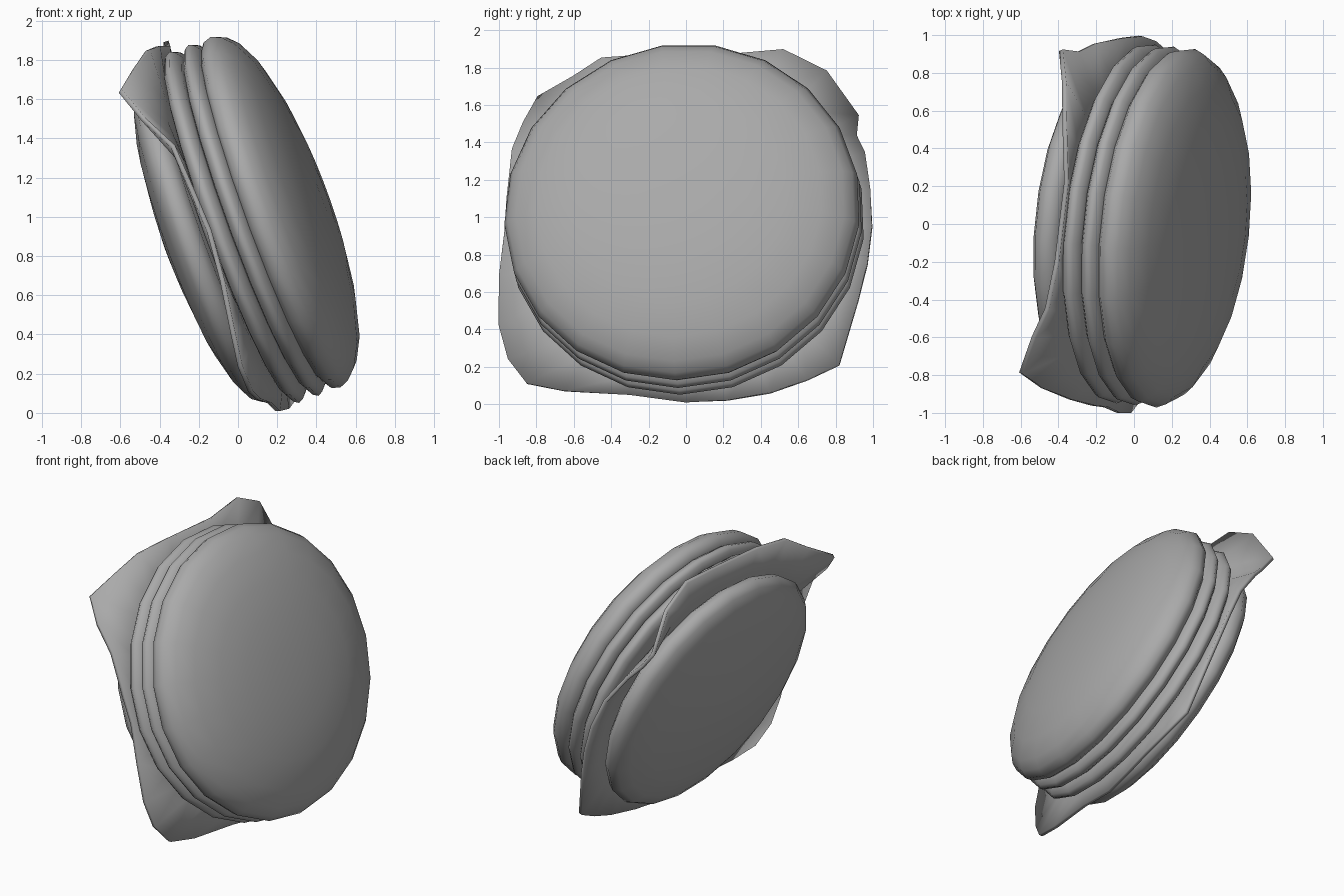
import bpy, bmesh, math
from mathutils import Vector

if "Cube" in bpy.data.objects:
    bpy.data.objects.remove(bpy.data.objects["Cube"])

# Tilted stacking axis and the in-plane directions
C = Vector((0.01, 0.0, 0.96))
N = Vector((0.93, -0.10, 0.34)).normalized()
UP = (Vector((0, 0, 1)) - N * N.z).normalized()
SIDE = N.cross(UP)
SIDES = 21

# Mid-grey shared by every part
GREY = bpy.data.materials.new("mid_grey")
GREY.diffuse_color = (0.40, 0.40, 0.40, 1)
GREY.use_nodes = True
GREY.node_tree.nodes["Principled BSDF"].inputs["Base Color"].default_value = GREY.diffuse_color


def place(a, r, u):
    return C + N * u + (UP * math.cos(a) + SIDE * math.sin(a)) * r


def finish(name, bm, angle):
    bmesh.ops.recalc_face_normals(bm, faces=bm.faces)
    me = bpy.data.meshes.new(name)
    bm.to_mesh(me)
    bm.free()
    me.materials.append(GREY)
    ob = bpy.data.objects.new(name, me)
    bpy.context.collection.objects.link(ob)
    bpy.ops.object.select_all(action='DESELECT')
    ob.select_set(True)
    bpy.context.view_layer.objects.active = ob
    bpy.ops.object.shade_smooth_by_angle(angle=math.radians(angle))
    return ob


def lathe(name, profile):
    """Revolve (u, r) points round the axis and close both ends."""
    bm = bmesh.new()
    rings = [[bm.verts.new(place(2 * math.pi * (i + 0.5) / SIDES, r, u))
              for i in range(SIDES)] for u, r in profile]
    for lo, hi in zip(rings, rings[1:]):
        for i in range(SIDES):
            j = (i + 1) % SIDES
            bm.faces.new((lo[i], lo[j], hi[j], hi[i]))
    for ring in (rings[0], rings[-1]):
        bm.faces.new(ring)
    return finish(name, bm, 60)


# Domed top bun and shallower bottom bun
lathe("top_bun", [(0.125, 0.86), (0.128, 0.90), (0.155, 0.942), (0.20, 0.957),
                  (0.25, 0.935), (0.30, 0.885), (0.36, 0.77), (0.41, 0.58),
                  (0.44, 0.38), (0.455, 0.15)])
lathe("bottom_bun", [(-0.12, 0.83), (-0.15, 0.87), (-0.20, 0.89), (-0.25, 0.855),
                     (-0.285, 0.78), (-0.33, 0.62), (-0.365, 0.37),
                     (-0.39, 0.14)])

# Two rounded filling layers
for name, u0 in (("upper_patty", 0.03), ("lower_patty", -0.075)):
    lathe(name, [(u0, 0.88), (u0 + 0.006, 0.91), (u0 + 0.025, 0.943),
                 (u0 + 0.05, 0.958), (u0 + 0.075, 0.945),
                 (u0 + 0.1, 0.915), (u0 + 0.106, 0.88)])

# Squarish slice with drooping corners: y, z seen from the right, u along axis
RIM = [(-0.96, 1.10, -0.07), (-0.97, 0.93, -0.06), (-1.00, 0.68, -0.08),
       (-1.00, 0.42, -0.12), (-0.95, 0.24, -0.15), (-0.85, 0.11, -0.155),
       (-0.65, 0.07, -0.15), (-0.30, 0.05, -0.14), (0.00, 0.01, -0.145),
       (0.22, 0.02, -0.12), (0.45, 0.06, -0.10), (0.65, 0.13, -0.105),
       (0.82, 0.21, -0.115), (0.92, 0.55, -0.09), (0.97, 0.75, -0.08),
       (0.995, 0.95, -0.08), (0.985, 1.15, -0.10), (0.955, 1.34, -0.17),
       (0.91, 1.43, -0.22), (0.92, 1.54, -0.265), (0.75, 1.78, -0.15),
       (0.52, 1.895, -0.085), (0.22, 1.87, -0.055), (-0.20, 1.87, -0.06),
       (-0.45, 1.85, -0.09), (-0.60, 1.75, -0.175), (-0.79, 1.64, -0.257),
       (-0.87, 1.50, -0.19), (-0.93, 1.36, -0.09)]
bm = bmesh.new()
outer, mid, inner = [], [], []
for y, z, u in RIM:
    dy, dz = y - C.y, z - C.z
    p = Vector((C.x + (u - N.y * dy - N.z * dz) / N.x, y, z))
    out = (p - N * (p - C).dot(N) - C).normalized()
    outer.append(bm.verts.new(p))
    mid.append(bm.verts.new(C + out * 0.86 - N * (0.09 + 0.2 * max(0, -u - 0.12))))
    inner.append(bm.verts.new(C + out * 0.55 - N * 0.09))
for a, b in ((outer, mid), (mid, inner)):
    for i in range(len(RIM)):
        j = (i + 1) % len(RIM)
        bm.faces.new((a[i], a[j], b[j], b[i]))
bm.faces.new(inner)
slice_ob = finish("cheese_slice", bm, 45)
thick = slice_ob.modifiers.new("thickness", 'SOLIDIFY')
thick.thickness = 0.025
thick.offset = 0
